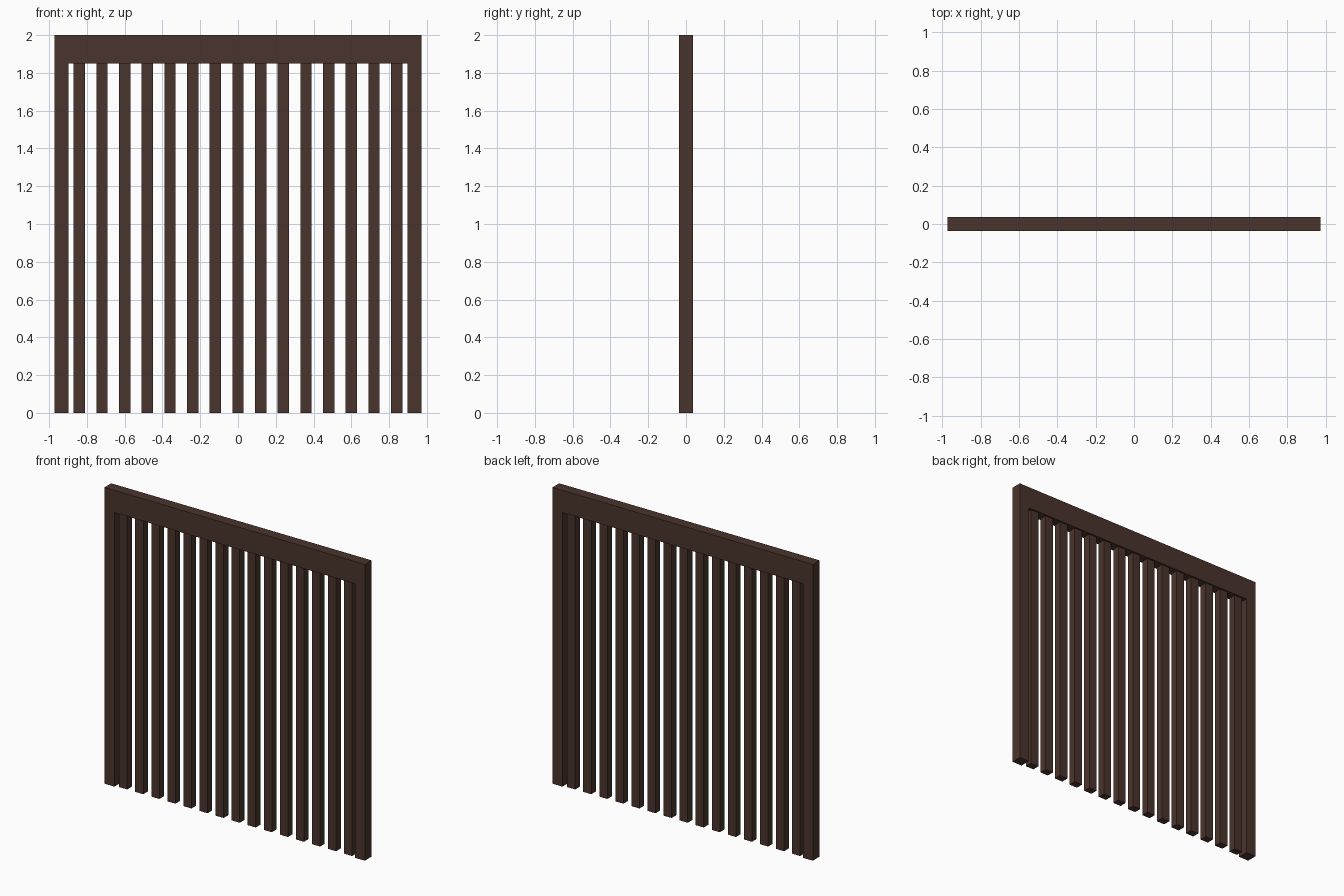
import bpy

if "Cube" in bpy.data.objects:
    bpy.data.objects.remove(bpy.data.objects["Cube"], do_unlink=True)

COLOUR = (0.0685, 0.0345, 0.025, 1)
wood = bpy.data.materials.new("dark_brown_wood")
wood.use_nodes = True
wood.diffuse_color = COLOUR
wood.node_tree.nodes["Principled BSDF"].inputs["Base Color"].default_value = COLOUR

HALF_WIDTH, HEIGHT = 0.972, 2.0
POST, FRAME_DEPTH = 0.074, 0.072
RAIL_BOTTOM = 1.85
SLATS, PITCH, SLAT_WIDTH, SLAT_DEPTH = 15, 0.12, 0.06, 0.05


def box(name, x, width, depth, z0, z1):
    """Box centred on x and y = 0, spanning z0 to z1."""
    bpy.ops.mesh.primitive_cube_add(size=1, location=(x, 0, (z0 + z1) / 2))
    obj = bpy.context.object
    obj.name = name
    obj.scale = (width, depth, z1 - z0)
    bpy.ops.object.transform_apply(location=False, rotation=False, scale=True)
    obj.data.materials.append(wood)
    return obj


# Frame: top rail across the full width, with a post under each end
box("top_rail", 0, 2 * HALF_WIDTH, FRAME_DEPTH, RAIL_BOTTOM, HEIGHT)
for side, sign in (("left", 1), ("right", -1)):
    box(side + "_post", sign * (HALF_WIDTH - POST / 2), POST, FRAME_DEPTH, 0, RAIL_BOTTOM)

# Slats: evenly spaced, slightly thinner than the frame
for i in range(SLATS):
    box(f"slat_{i + 1}", (i - (SLATS - 1) / 2) * PITCH, SLAT_WIDTH, SLAT_DEPTH, 0, RAIL_BOTTOM)
